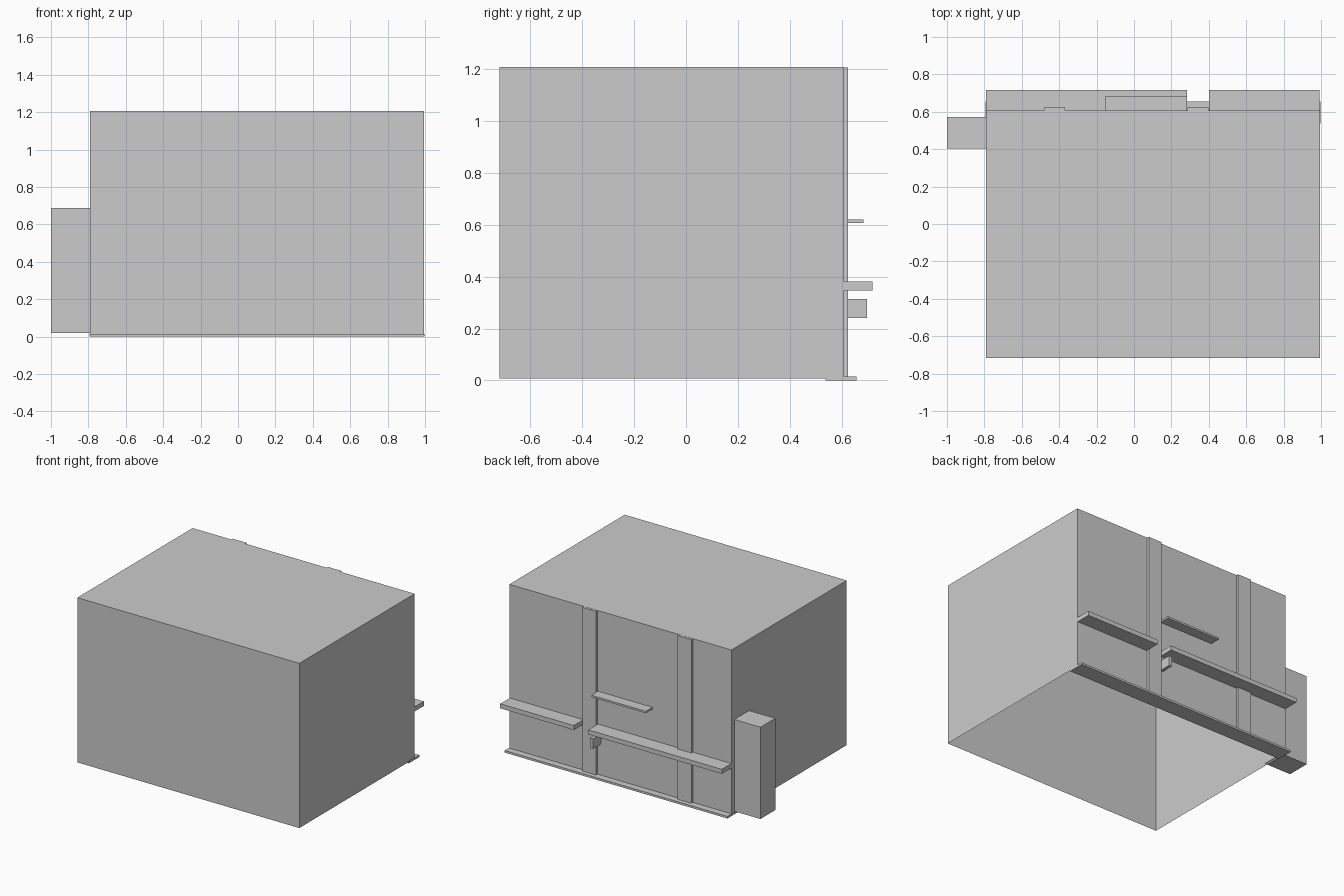
import bpy, bmesh

if "Cube" in bpy.data.objects:
    bpy.data.objects.remove(bpy.data.objects["Cube"])

BACK = 0.607  # plane of the wall that carries the shelves


def box(name, x, y, z, open_bottom=False):
    """Axis-aligned box from (min, max) ranges."""
    bm = bmesh.new()
    bmesh.ops.create_cube(bm, size=1)
    for v in bm.verts:
        v.co = [r[0] + (c + 0.5) * (r[1] - r[0]) for c, r in zip(v.co, (x, y, z))]
    bm.normal_update()
    if open_bottom:
        floor = [f for f in bm.faces if f.normal.z < -0.5]
        bmesh.ops.delete(bm, geom=floor, context='FACES_ONLY')
    mesh = bpy.data.meshes.new(name)
    bm.to_mesh(mesh)
    bm.free()
    obj = bpy.data.objects.new(name, mesh)
    bpy.context.collection.objects.link(obj)
    return obj


# Main block: thin shell, open underneath
box("main_shell", (-0.79, 0.995), (-0.717, BACK), (0.008, 1.205), open_bottom=True)

# Sill strip running under the back wall
box("floor_sill", (-0.793, 0.998), (0.537, 0.656), (0.0, 0.015))

# Vertical pilasters on the back wall
for side, x0 in (("left", -0.48), ("right", 0.287)):
    box(f"pilaster_{side}", (x0, x0 + 0.11), (BACK, 0.624), (0.015, 1.204))

# Ledges, either side of the right pilaster
for side, x in (("left", (-0.79, 0.284)), ("right", (0.40, 0.992))):
    box(f"ledge_{side}", x, (BACK, 0.717), (0.347, 0.38))

# Thin upper shelf
box("upper_shelf", (-0.155, 0.283), (BACK, 0.683), (0.605, 0.619))

# Small bracket beside the right pilaster
box("bracket", (0.26, 0.283), (BACK, 0.697), (0.24, 0.313))

# Side cabinet, set slightly into the side wall
box("side_cabinet", (-1.0, -0.785), (0.403, 0.573), (0.02, 0.687))
